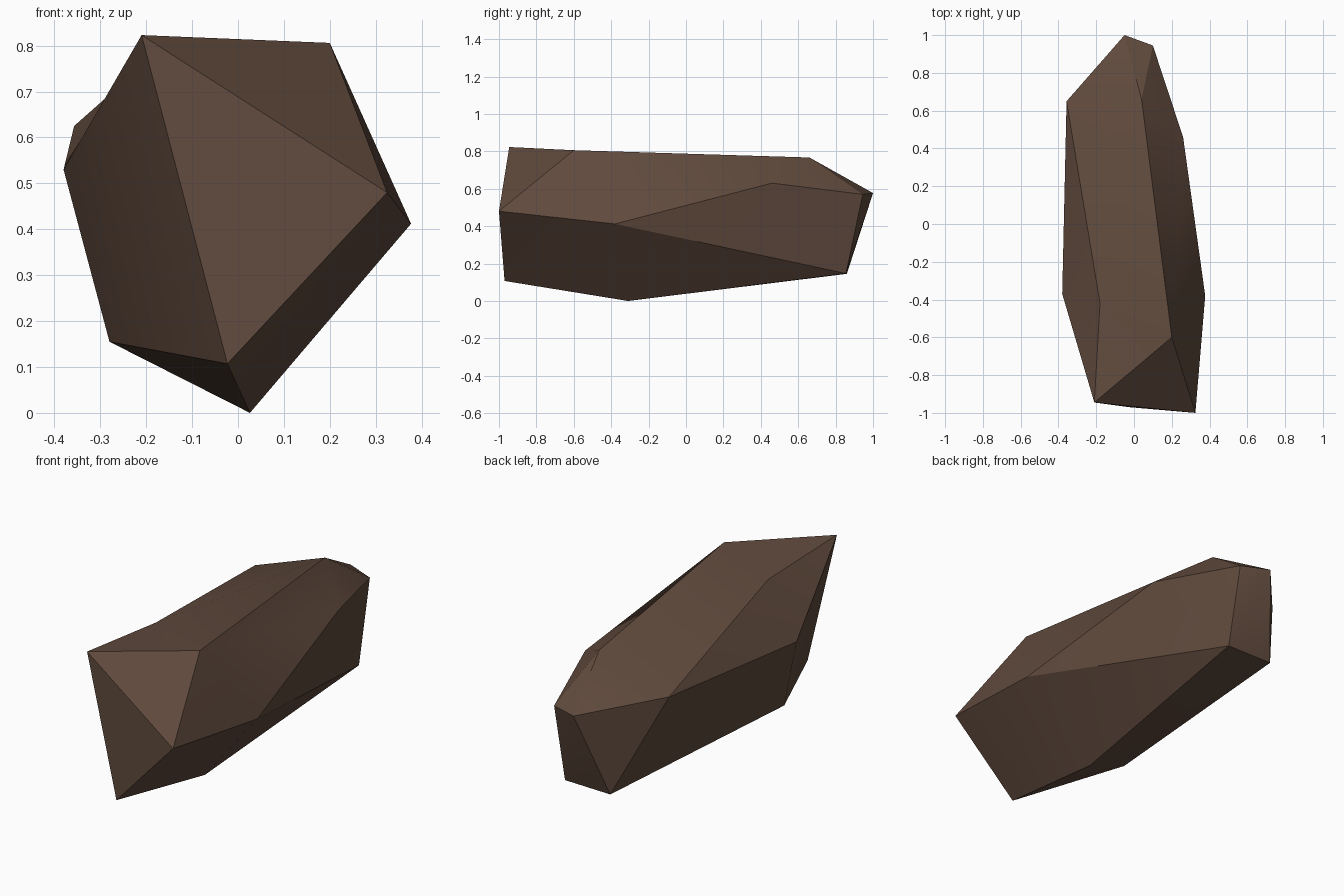
import bpy, bmesh, math

if "Cube" in bpy.data.objects:
    bpy.data.objects.remove(bpy.data.objects["Cube"])

# Corner points of the chipped boulder, front to back
pts = {
    "top_front": (-0.21, -0.945, 0.823), "top_right": (0.20, -0.60, 0.806),
    "nose": (0.325, -1.0, 0.48), "right": (0.377, -0.38, 0.412),
    "foot": (0.026, -0.31, 0.0), "low_front": (-0.023, -0.97, 0.107),
    "low_left": (-0.28, -0.41, 0.155), "left": (-0.38, -0.37, 0.53),
    "left_back": (-0.357, 0.65, 0.625), "right_back": (0.26, 0.46, 0.63),
    "tail_right": (0.10, 0.945, 0.57), "tail": (-0.05, 1.0, 0.577),
    "top_back": (0.04, 0.66, 0.767), "low_back_right": (0.10, 0.855, 0.147),
    "dent": (-0.18, -0.42, 0.782), "low_back_left": (-0.165, 0.86, 0.145),
}

# Facets, each named by its corners
facets = [
    # front
    "top_front nose top_right", "top_front low_front nose",
    "top_front left low_left low_front", "low_front low_left foot",
    # right side
    "nose right top_right", "top_right right right_back top_back",
    "right_back tail_right tail top_back", "right low_back_right tail_right right_back",
    "low_front foot right nose", "right foot low_back_right",
    # underside and back
    "foot low_left low_back_left low_back_right",
    "low_back_right low_back_left tail tail_right", "tail low_back_left left_back",
    # left side
    "low_back_left low_left left left_back", "left dent left_back", "left top_front dent",
    # top
    "top_front top_right dent", "dent top_right top_back",
    "dent top_back left_back", "left_back top_back tail",
]

bm = bmesh.new()
v = {name: bm.verts.new(co) for name, co in pts.items()}
for f in facets:
    bm.faces.new([v[n] for n in f.split()])
bmesh.ops.recalc_face_normals(bm, faces=bm.faces[:])
bmesh.ops.triangulate(bm, faces=bm.faces[:])

mesh = bpy.data.meshes.new("boulder")
bm.to_mesh(mesh)
bm.free()
rock = bpy.data.objects.new("boulder", mesh)
bpy.context.collection.objects.link(rock)

# Single brown stone colour
mat = bpy.data.materials.new("brown stone")
mat.diffuse_color = (0.118, 0.069, 0.047, 1)
mat.use_nodes = True
mat.node_tree.nodes["Principled BSDF"].inputs["Base Color"].default_value = mat.diffuse_color
mesh.materials.append(mat)

# Soften only the shallow creases
bpy.context.view_layer.objects.active = rock
rock.select_set(True)
bpy.ops.object.shade_smooth_by_angle(angle=math.radians(30))
